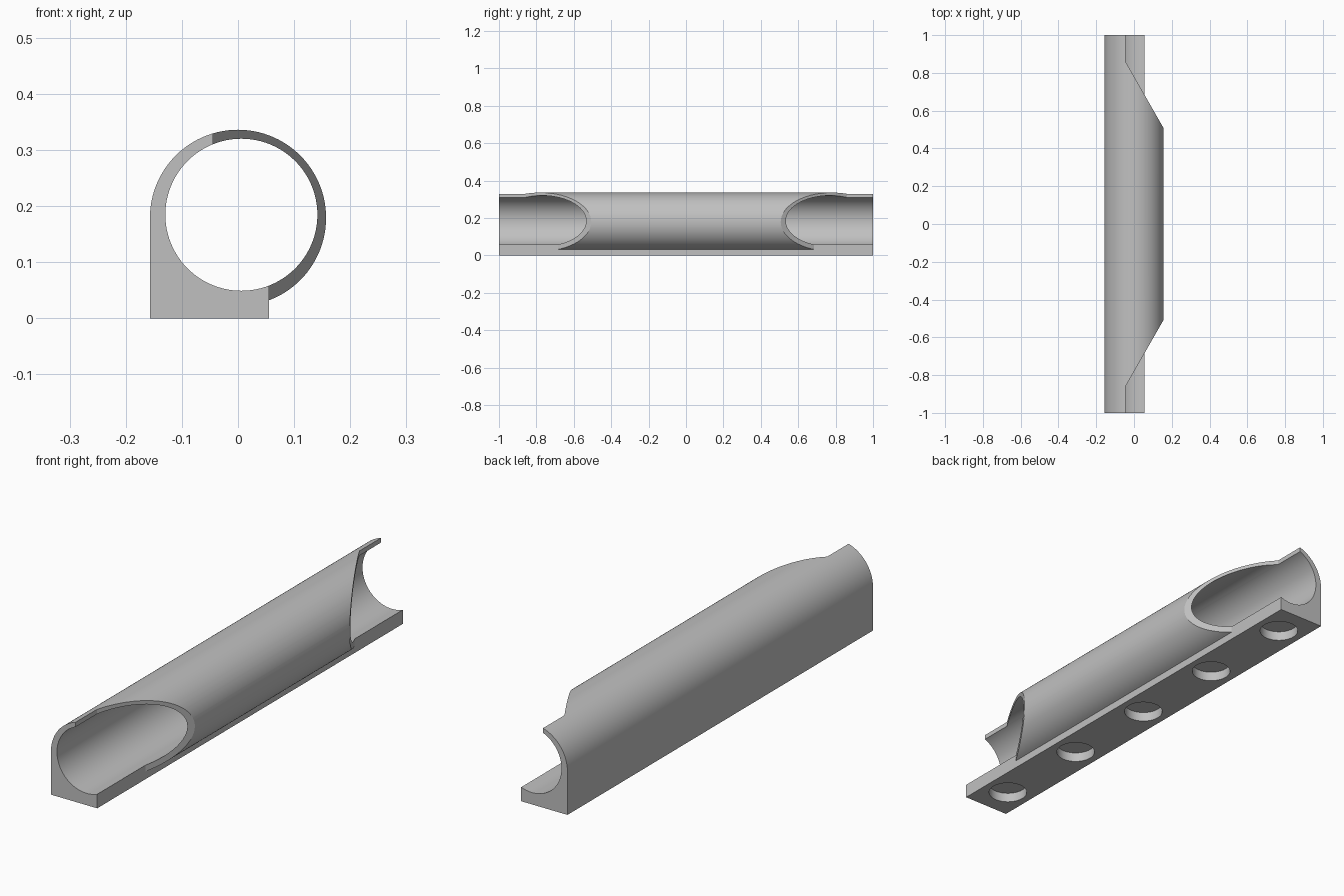
import bpy
import bmesh
from math import sin, cos, pi, radians, asin, acos

if "Cube" in bpy.data.objects:
    bpy.data.objects.remove(bpy.data.objects["Cube"], do_unlink=True)

R, CZ = 0.157, 0.179          # outer tube
EDGE = 0.055                  # right side of the base
TOP_EDGE = -0.045             # lip of the open ends

grey = bpy.data.materials.new("plain grey")
grey.use_nodes = True
grey.diffuse_color = (0.53, 0.53, 0.53, 1)
grey.node_tree.nodes["Principled BSDF"].inputs["Base Color"].default_value = (0.53, 0.53, 0.53, 1)


def prism(name, points, offset):
    """Extrude a closed outline of 3D points along offset."""
    bm = bmesh.new()
    face = bm.faces.new([bm.verts.new(p) for p in points])
    out = bmesh.ops.extrude_face_region(bm, geom=[face])
    verts = [g for g in out["geom"] if isinstance(g, bmesh.types.BMVert)]
    bmesh.ops.translate(bm, verts=verts, vec=offset)
    bmesh.ops.recalc_face_normals(bm, faces=bm.faces)
    mesh = bpy.data.meshes.new(name)
    bm.to_mesh(mesh)
    bm.free()
    mesh.materials.append(grey)
    obj = bpy.data.objects.new(name, mesh)
    bpy.context.collection.objects.link(obj)
    return obj


def circle(cx, cy, r, n):
    return [(cx + r * cos(2 * pi * i / n), cy + r * sin(2 * pi * i / n)) for i in range(n)]


def cut(target, cutter):
    bpy.context.view_layer.objects.active = target
    mod = target.modifiers.new("cut", "BOOLEAN")
    mod.operation = "DIFFERENCE"
    mod.solver = "EXACT"
    mod.object = cutter
    bpy.ops.object.modifier_apply(modifier=mod.name)
    bpy.data.objects.remove(cutter, do_unlink=True)


# Body: round tube merged with a square-cornered base
start = -acos(EDGE / R)
steps = 72
outline = [(-R, 0), (EDGE, 0)]
for i in range(steps + 1):
    a = start + (pi - start) * i / steps
    outline.append((R * cos(a), CZ + R * sin(a)))
body = prism("tube_holder", [(x, -1, z) for x, z in outline], (0, 2, 0))

# Bore along the whole length
cut(body, prism("bore_cutter", [(x, -1.1, z) for x, z in circle(0.006, 0.1845, 0.1355, 96)], (0, 2.2, 0)))


def slant(x):
    """Distance from the middle at which the slanted opening starts."""
    return 0.86 - (x - TOP_EDGE) * 1.75


# Slanted openings at both ends
for s in (-1, 1):
    for x0, z0 in ((TOP_EDGE, 0.15), (EDGE, -0.1)):
        plan = [(x0, slant(x0)), (0.25, slant(0.25)), (0.25, 1.1), (x0, 1.1)]
        cut(body, prism("end_cutter", [(x, s * y, z0) for x, y in plan], (0, 0, 0.5)))

# Round magnet pockets in the underside
for i in range(-2, 3):
    cut(body, prism("pocket_cutter", [(x, y, -0.1) for x, y in circle(-0.05, 0.43 * i, 0.077, 48)], (0, 0, 0.14)))

bpy.ops.object.select_all(action="DESELECT")
body.select_set(True)
bpy.context.view_layer.objects.active = body
bpy.ops.object.shade_smooth_by_angle(angle=radians(25))
